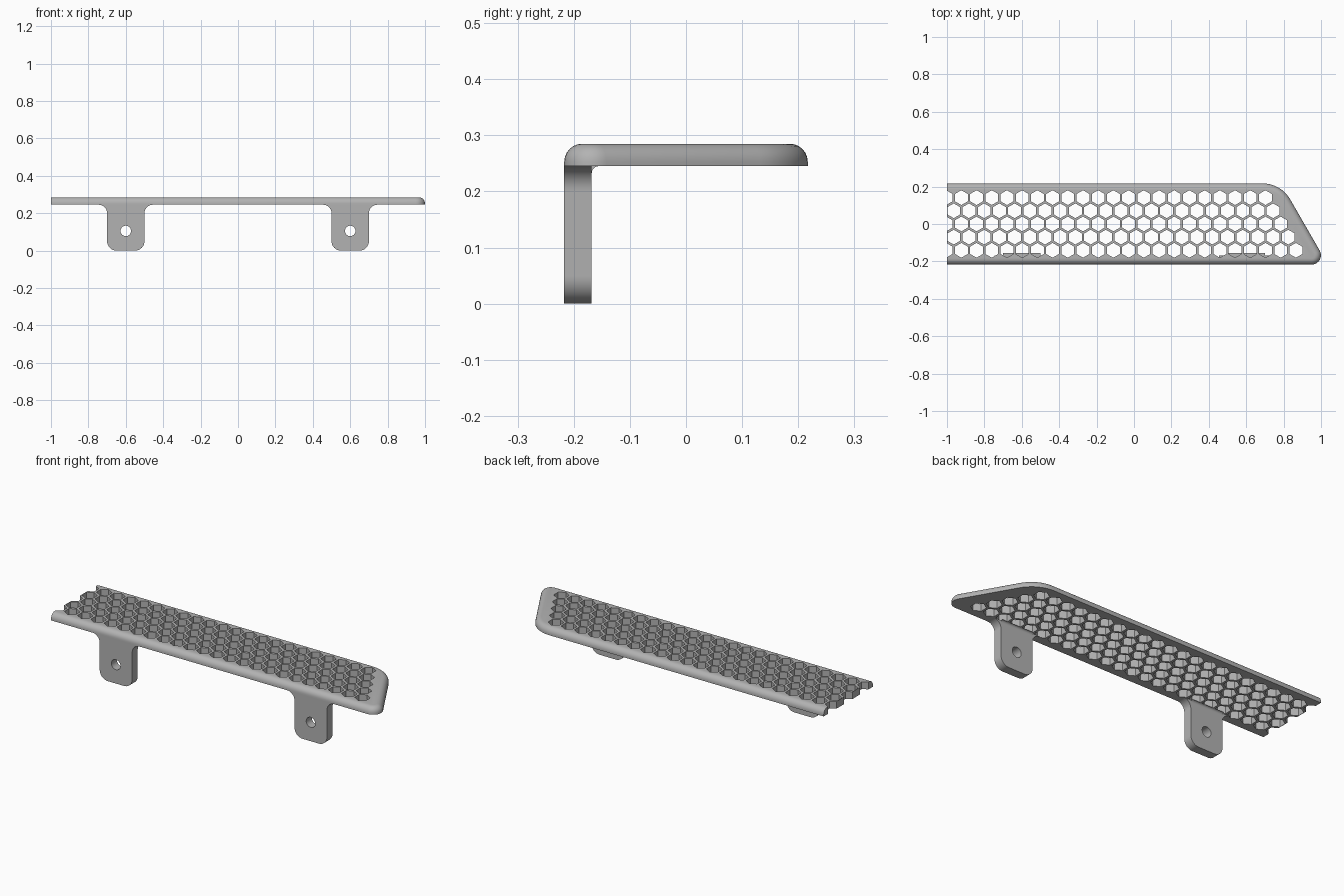
import bpy, bmesh, math
from mathutils import Vector

if "Cube" in bpy.data.objects:
    bpy.data.objects.remove(bpy.data.objects["Cube"], do_unlink=True)

grey = bpy.data.materials.new("satin_grey")
grey.use_nodes = True
colour = (0.45, 0.45, 0.45, 1)
grey.diffuse_color = colour
grey.node_tree.nodes["Principled BSDF"].inputs["Base Color"].default_value = colour


def rounded(corners, steps=10):
    """Outline from (x, y, radius) corners, each replaced by a tangent arc."""
    out = []
    for i, (x, y, r) in enumerate(corners):
        p = Vector((x, y))
        arc = [p]
        if r:
            a = (Vector(corners[i - 1][:2]) - p).normalized()
            b = (Vector(corners[(i + 1) % len(corners)][:2]) - p).normalized()
            half = a.angle(b) / 2
            centre = p + (a + b).normalized() * r / math.sin(half)
            start = p + a * r / math.tan(half) - centre
            end = p + b * r / math.tan(half) - centre
            turn = start.angle_signed(end)
            arc = [centre + start * math.sin((1 - t / steps) * abs(turn)) / math.sin(abs(turn))
                   + end * math.sin(t / steps * abs(turn)) / math.sin(abs(turn))
                   for t in range(steps + 1)]
        out += [q for q in arc if not out or (q - out[-1]).length > 1e-4]
    if (out[0] - out[-1]).length < 1e-4:
        out.pop()
    return out


def circle(x, y, r, n, turn=0):
    return [Vector((x + r * math.cos(turn + i * math.tau / n),
                    y + r * math.sin(turn + i * math.tau / n))) for i in range(n)]


def prisms(name, outlines, place, lo, hi, round_top=None):
    """Extrude flat outlines from lo to hi; place maps (u, v, depth) to space."""
    bm = bmesh.new()
    for pts in outlines:
        low = [bm.verts.new(place(p.x, p.y, lo)) for p in pts]
        high = [bm.verts.new(place(p.x, p.y, hi)) for p in pts]
        bm.faces.new(low)
        top = bm.faces.new(high)
        for i in range(len(pts)):
            j = (i + 1) % len(pts)
            bm.faces.new((low[i], low[j], high[j], high[i]))
    bmesh.ops.recalc_face_normals(bm, faces=bm.faces)
    if round_top:
        edges = [e for e in top.edges if any(v.co.x > -0.99 for v in e.verts)]
        bmesh.ops.bevel(bm, geom=edges, offset=round_top, segments=6,
                        profile=0.5, affect='EDGES', clamp_overlap=False)
    mesh = bpy.data.meshes.new(name)
    bm.to_mesh(mesh)
    bm.free()
    mesh.materials.append(grey)
    ob = bpy.data.objects.new(name, mesh)
    bpy.context.collection.objects.link(ob)
    return ob


def activate(ob):
    bpy.ops.object.select_all(action='DESELECT')
    ob.select_set(True)
    bpy.context.view_layer.objects.active = ob


def cut(ob, cutter):
    mod = ob.modifiers.new("holes", 'BOOLEAN')
    mod.operation, mod.solver, mod.object = 'DIFFERENCE', 'EXACT', cutter
    activate(ob)
    bpy.ops.object.modifier_apply(modifier=mod.name)
    bpy.data.objects.remove(cutter, do_unlink=True)


def smooth(ob):
    activate(ob)
    bpy.ops.object.shade_smooth_by_angle(angle=math.radians(30))


def flat(u, v, d):
    return (u, v, d)


def upright(u, v, d):
    return (u, d, v)


def sideways(u, v, d):
    return (d, u, v)


HALF, UNDER, TOP = 0.217, 0.245, 0.285

# Tread plate with a slanted end and rounded upper rim
plate = prisms("tread_plate", [rounded([
    (-1, -HALF, 0), (1.036, -HALF, 0.05), (0.786, HALF, 0.17), (-1, HALF, 0)])],
    flat, UNDER, TOP, round_top=0.032)

# Honeycomb perforation, open along the cut end
PITCH = 0.0813
cells = []
for row in range(5):
    x = 0.703 + row * PITCH / 2
    while x > -1.03:
        cells.append(circle(x, 0.141 - row * 0.0704, 0.0395, 6, math.pi / 6))
        x -= PITCH
cut(plate, prisms("honeycomb_cutter", cells, flat, 0.2, 0.32))
smooth(plate)

# Mounting tabs with flared tops, a bolt hole and a small rear fillet
BACK = -0.168
for side, cx in (("left", 0.6), ("right", -0.6)):
    tab = prisms(side + "_mounting_tab", [rounded([
        (cx - 0.145, UNDER, 0), (cx - 0.1, UNDER, 0.045), (cx - 0.1, 0, 0.05),
        (cx + 0.1, 0, 0.05), (cx + 0.1, UNDER, 0.045), (cx + 0.145, UNDER, 0)])],
        upright, -HALF, BACK)
    cut(tab, prisms("bolt_cutter", [circle(cx, 0.105, 0.028, 32)], upright, -0.3, -0.1))
    smooth(tab)
    fillet = prisms(side + "_tab_fillet", [rounded([
        (BACK + 0.012, UNDER, 0), (BACK, UNDER, 0.012), (BACK, UNDER - 0.012, 0),
        (BACK - 0.01, UNDER - 0.012, 0), (BACK - 0.01, UNDER, 0)], 5)],
        sideways, cx - 0.1, cx + 0.1)
    smooth(fillet)
